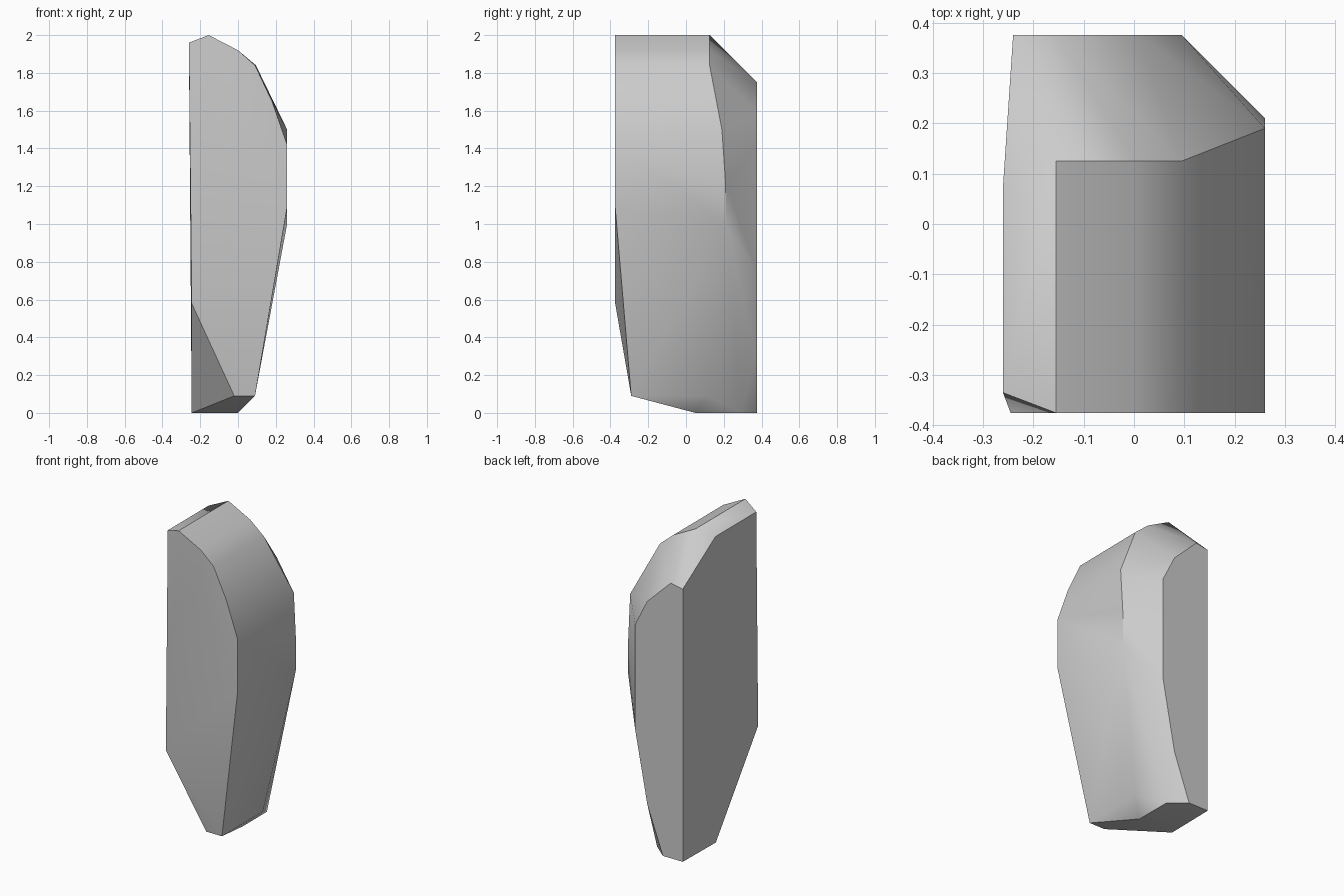
import bpy, bmesh, math

cube = bpy.data.objects.get("Cube")
if cube:
    bpy.data.objects.remove(cube, do_unlink=True)

# Plain stone colour
stone = bpy.data.materials.new("stone_grey")
stone.use_nodes = True
grey = (0.6, 0.6, 0.6, 1)
stone.diffuse_color = grey
stone.node_tree.nodes["Principled BSDF"].inputs["Base Color"].default_value = grey

FRONT, BACK = -0.375, 0.375

# Outlines of the slab as (x, z) on the front and back planes
front = [(-0.155, 2.0), (0.0, 1.92), (0.09, 1.84), (0.18, 1.65),
         (0.26, 1.42), (0.26, 1.09), (-0.245, 0.58)]
back = [(-0.24, 1.735), (-0.155, 1.75), (0.01, 1.59), (0.095, 1.42),
        (0.095, 0.75), (0.01, 0.3), (-0.1, 0), (-0.24, 0)]
points = [(x, FRONT, z) for x, z in front] + [(x, BACK, z) for x, z in back]

# Crest, left shoulder, rounded right flank and chipped foot
points += [(-0.155, 0.125, 2.0), (0.0, 0.125, 1.92), (0.095, 0.125, 1.84)]
points += [(-0.26, -0.335, 1.96), (-0.26, 0.075, 1.96)]
points += [(0.18, 0.15, 1.65), (0.26, 0.19, 1.5), (0.26, 0.21, 1.21), (0.26, 0.21, 1.0)]
points += [(-0.02, -0.29, 0.09), (0.09, -0.29, 0.09), (0.09, 0.12, 0.09)]
points += [(-0.245, 0.05, 0), (0.0, 0.05, 0), (0.0, 0.29, 0)]

# Wrap the corners into one faceted solid and merge the flat areas
bm = bmesh.new()
for p in points:
    bm.verts.new(p)
hull = bmesh.ops.convex_hull(bm, input=bm.verts)
loose = {g for g in hull["geom_interior"] + hull["geom_unused"]
         if isinstance(g, bmesh.types.BMVert)}
bmesh.ops.delete(bm, geom=list(loose), context='VERTS')
bmesh.ops.dissolve_limit(bm, angle_limit=math.radians(2), verts=bm.verts, edges=bm.edges)
bmesh.ops.recalc_face_normals(bm, faces=bm.faces)

mesh = bpy.data.meshes.new("standing_stone")
bm.to_mesh(mesh)
bm.free()
mesh.materials.append(stone)
rock = bpy.data.objects.new("standing_stone", mesh)
bpy.context.collection.objects.link(rock)

# Soft bends, crisp breaks
bpy.context.view_layer.objects.active = rock
rock.select_set(True)
bpy.ops.object.shade_smooth_by_angle(angle=math.radians(40))
